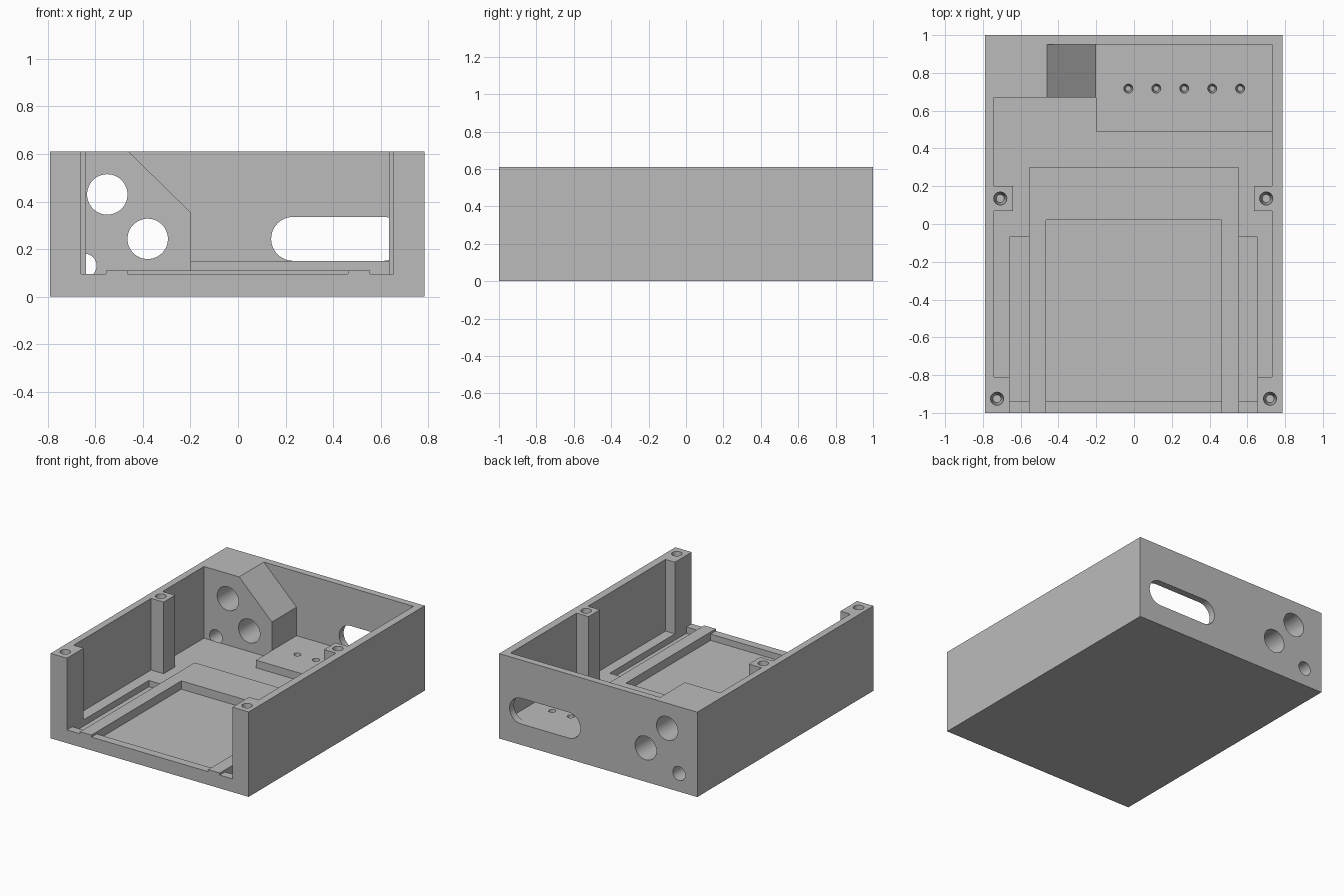
import bpy, bmesh, math
from mathutils import Matrix

cube = bpy.data.objects.get("Cube")
if cube:
    bpy.data.objects.remove(cube)

grey = bpy.data.materials.new("plain grey")
grey.use_nodes = True
COLOUR = (0.5, 0.5, 0.5, 1)
grey.diffuse_color = COLOUR
grey.node_tree.nodes["Principled BSDF"].inputs["Base Color"].default_value = COLOUR


def make_object(name, bm):
    bmesh.ops.recalc_face_normals(bm, faces=bm.faces[:])
    mesh = bpy.data.meshes.new(name)
    bm.to_mesh(mesh)
    bm.free()
    mesh.materials.append(grey)
    obj = bpy.data.objects.new(name, mesh)
    bpy.context.collection.objects.link(obj)
    return obj


def prism(name, outline, low, high, axis="z"):
    """Extrude a plan outline along z, or an x-z outline along y."""
    bm = bmesh.new()
    place = (lambda a, b: (a, b, low)) if axis == "z" else (lambda a, b: (a, low, b))
    face = bm.faces.new([bm.verts.new(place(a, b)) for a, b in outline])
    new = bmesh.ops.extrude_face_region(bm, geom=[face])["geom"]
    shift = (0, 0, high - low) if axis == "z" else (0, high - low, 0)
    bmesh.ops.translate(bm, vec=shift, verts=[v for v in new if isinstance(v, bmesh.types.BMVert)])
    return make_object(name, bm)


def block(name, x0, x1, y0, y1, z0, z1):
    return prism(name, [(x0, y0), (x1, y0), (x1, y1), (x0, y1)], z0, z1)


def screw_hole(name, x, y, top, radius, depth):
    """Slightly tapered blind hole, open at the given height."""
    bm = bmesh.new()
    bmesh.ops.create_cone(bm, cap_ends=True, segments=32, radius1=radius * 0.6, radius2=radius,
                          depth=depth, matrix=Matrix.Translation((x, y, top + 0.002 - depth / 2)))
    return make_object(name, bm)


def port_outline(x0, x1, z, r, steps=24):
    """Round (x0 == x1) or long rounded opening in the x-z plane."""
    points = []
    for centre, start in ((x1, -90), (x0, 90)):
        for i in range(steps + 1):
            a = math.radians(start + 180 * i / steps)
            points.append((centre + r * math.cos(a), z + r * math.sin(a)))
    if x0 == x1:
        points = points[:steps] + points[steps + 1:-1]
    return points


def cavity_outline(back, front):
    """Room plan: left wall and post, given back edge, right wall and post, given front edge."""
    right_side = [(.73, .2), (.635, .2), (.635, .07), (.73, .07), (.73, -.81), (.655, -.81)]
    left_side = [(-.66, -.81), (-.74, -.81), (-.74, .07), (-.64, .07), (-.64, .2), (-.74, .2)]
    return left_side + back + right_side + front


# Solid outer body
body = block("enclosure", -.79, .785, -1, 1, 0, .61)

open_front = [(.655, -1.1), (-.66, -1.1)]
upper_back = [(-.74, .67), (-.2, .67), (-.2, .95), (.73, .95)]
lower_back = [(-.74, .67), (-.2, .67), (-.2, .49), (.73, .49)]
around_pad = [(.655, -1.1), (.555, -1.1), (.555, .3), (-.555, .3), (-.555, -1.1), (-.66, -1.1)]

cutters = [
    # Room above the rear shelf, room in front of it, and floor around the raised pad
    prism("upper_room_cutter", cavity_outline(upper_back, open_front), .15, .7),
    prism("lower_room_cutter", cavity_outline(lower_back, open_front), .11, .2),
    prism("floor_cutter", cavity_outline(lower_back, around_pad), .095, .14),
    # Sloped shoulder of the corner block
    prism("shoulder_cutter", [(-.56, .708), (-.2, .355), (-.15, .355), (-.15, .708)], .67, .95, "y"),
    # Sunken tray with a low front lip
    block("tray_lip_cutter", -.465, .463, -1.1, .02, .095, .14),
    block("tray_cutter", -.465, .463, -.94, .02, .05, .13),
    # Side slots
    block("right_slot_cutter", -.66, -.555, -.94, -.07, .05, .13),
    block("left_slot_cutter", .555, .655, -.94, -.07, .05, .13),
    # Rear openings
    prism("long_port_cutter", port_outline(.232, .61, .243, .0925), .9, 1.1, "y"),
    prism("upper_port_cutter", port_outline(-.55, -.55, .43, .085), .6, 1.1, "y"),
    prism("middle_port_cutter", port_outline(-.38, -.38, .243, .085), .6, 1.1, "y"),
    prism("small_port_cutter", port_outline(-.645, -.645, .13, .05), .67, 1.1, "y"),
]
# Screw holes in the posts and the rear shelf
for x, y in ((-.725, -.925), (.72, -.925), (-.708, .135), (.70, .135)):
    cutters.append(screw_hole("post_hole_cutter", x, y, .61, .035, .16))
for i in range(5):
    cutters.append(screw_hole("shelf_hole_cutter", -.03 + .148 * i, .717, .15, .024, .09))

for cutter in cutters:
    mod = body.modifiers.new(cutter.name, "BOOLEAN")
    mod.operation = "DIFFERENCE"
    mod.solver = "EXACT"
    mod.object = cutter

# Bake the cuts and drop the cutters
bpy.context.view_layer.update()
baked = bpy.data.meshes.new_from_object(body.evaluated_get(bpy.context.evaluated_depsgraph_get()))
body.modifiers.clear()
body.data = baked
for cutter in cutters:
    bpy.data.objects.remove(cutter)

bpy.ops.object.select_all(action="DESELECT")
body.select_set(True)
bpy.context.view_layer.objects.active = body
bpy.ops.object.shade_smooth_by_angle(angle=math.radians(30))
